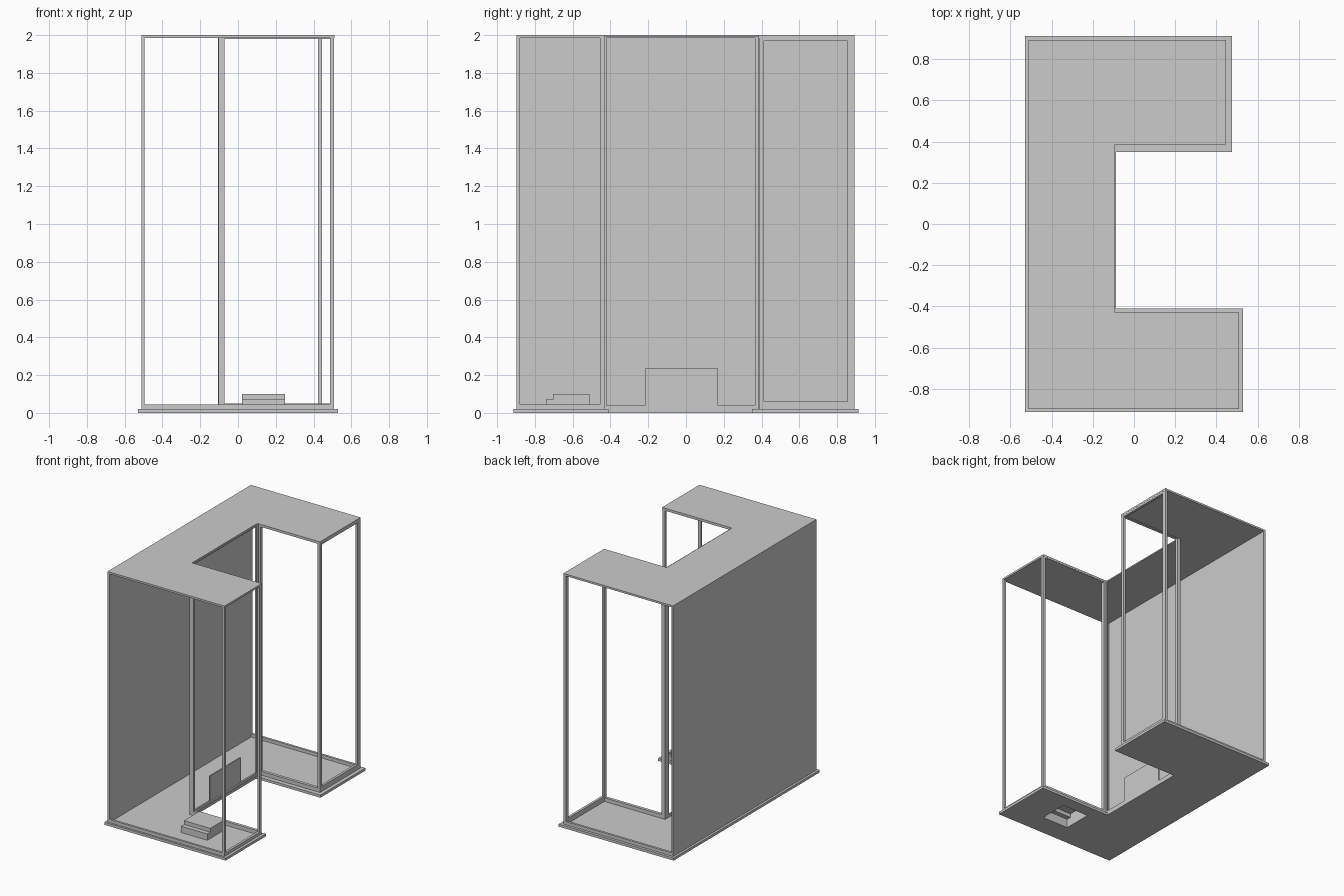
import bpy, bmesh
from mathutils import Vector

if "Cube" in bpy.data.objects:
    bpy.data.objects.remove(bpy.data.objects["Cube"])


def finish(name, bm):
    bmesh.ops.recalc_face_normals(bm, faces=bm.faces)
    me = bpy.data.meshes.new(name)
    bm.to_mesh(me)
    bm.free()
    ob = bpy.data.objects.new(name, me)
    bpy.context.collection.objects.link(ob)
    return ob


def box_into(bm, x0, x1, y0, y1, z0, z1):
    r = bmesh.ops.create_cube(bm, size=1)
    for v in r["verts"]:
        v.co = Vector((x0 + (v.co.x + .5) * (x1 - x0),
                       y0 + (v.co.y + .5) * (y1 - y0),
                       z0 + (v.co.z + .5) * (z1 - z0)))


def box(name, *b):
    bm = bmesh.new()
    box_into(bm, *b)
    return finish(name, bm)


def c_slab(name, xl, xf, xb, xn, yf, yfn, ybn, yb, z0, z1):
    """C-shaped plan extruded from z0 to z1."""
    pts = [(xl, yf), (xf, yf), (xf, yfn), (xn, yfn),
           (xn, ybn), (xb, ybn), (xb, yb), (xl, yb)]
    bm = bmesh.new()
    f = bm.faces.new([bm.verts.new((x, y, z0)) for x, y in pts])
    r = bmesh.ops.extrude_face_region(bm, geom=[f], use_keep_orig=True)
    for v in r["geom"]:
        if isinstance(v, bmesh.types.BMVert):
            v.co.z = z1
    return finish(name, bm)


def frame(name, axis, d0, d1, a0, a1, left, right, low, high):
    """Open rectangular frame: two posts and two rails, z 0.02 to 2."""
    bm = bmesh.new()
    for s0, s1, z0, z1 in ((a0, a0 + left, .02, 1.995), (a1 - right, a1, .02, 1.995),
                           (a0 + left, a1 - right, .02, low),
                           (a0 + left, a1 - right, high, 1.995)):
        if axis == 'x':
            box_into(bm, d0, d1, s0, s1, z0, z1)
        else:
            box_into(bm, s0, s1, d0, d1, z0, z1)
    return finish(name, bm)


# floor plate and roof
base = c_slab("base_plate", -.53, .53, .475, -.088, -.912, -.41, .35, .912, 0, .02)
c_slab("roof", -.512, .51, .447, -.1, -.897, -.43, .385, .892, 1.985, 2)

# solid side wall
box("side_wall", -.512, -.497, -.897, .892, .02, 1.99)

# open wall frames
frame("front_frame", 'y', -.897, -.88, -.511, .509, .015, .022, .045, 1.985)
frame("back_frame", 'y', .873, .891, -.511, .446, .015, .022, .045, 1.985)
frame("front_wing_end_frame", 'x', .489, .509, -.896, -.431, .017, .025, .045, 1.985)
frame("back_wing_end_frame", 'x', .427, .446, .386, .891, .026, .036, .06, 1.97)
frame("front_wing_inner_frame", 'y', -.455, -.431, -.104, .509, .032, .022, .05, 1.98)
frame("back_wing_inner_frame", 'y', .386, .41, -.104, .446, .032, .022, .05, 1.98)
frame("notch_frame", 'x', -.105, -.092, -.435, .385, .015, .02, .04, 1.985)

# low panel in the notch
box("low_panel", -.103, -.093, -.217, .17, .04, .235)

# hollow step block, open underneath through the floor
cutter = box("floor_cutter", .02, .25, -.74, -.51, -.1, .1)
cutter.hide_render = True
cutter.hide_viewport = True
m = base.modifiers.new("hole", 'BOOLEAN')
m.operation = 'DIFFERENCE'
m.object = cutter
m.solver = 'EXACT'

prof = [(-.74, .01), (-.74, .07), (-.703, .07), (-.703, .1), (-.51, .1), (-.51, .01)]
bm = bmesh.new()
a = [bm.verts.new((.02, y, z)) for y, z in prof]
b = [bm.verts.new((.25, y, z)) for y, z in prof]
for i in range(len(prof) - 1):
    bm.faces.new((a[i], a[i + 1], b[i + 1], b[i]))
bm.faces.new(a)
bm.faces.new(b[::-1])
finish("step_block", bm)
